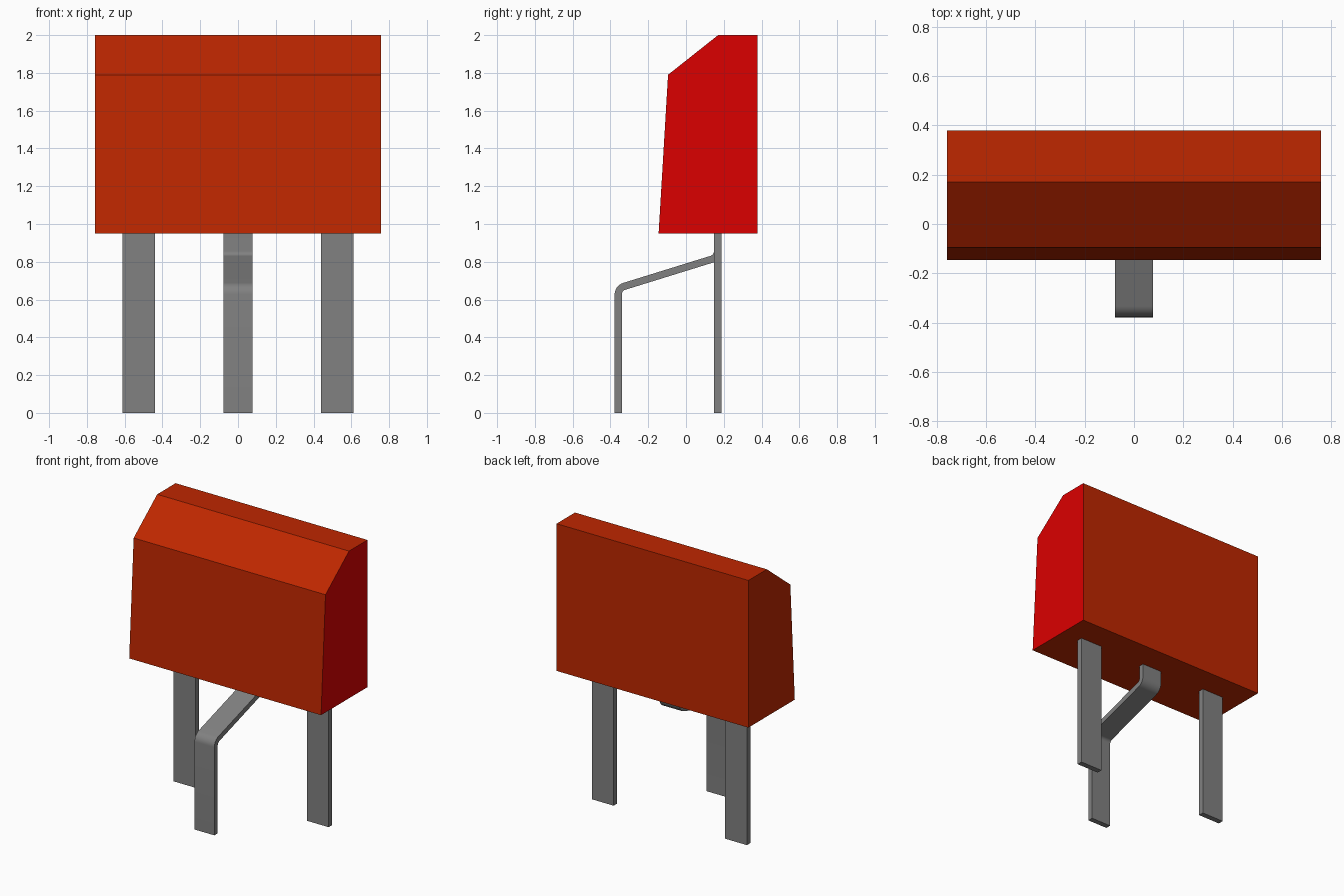
import bpy, bmesh, math
from mathutils import Vector

cube = bpy.data.objects.get("Cube")
if cube:
    bpy.data.objects.remove(cube, do_unlink=True)


def material(name, rgb):
    m = bpy.data.materials.new(name)
    m.use_nodes = True
    m.diffuse_color = (*rgb, 1)
    bsdf = next(n for n in m.node_tree.nodes if n.type == 'BSDF_PRINCIPLED')
    bsdf.inputs["Base Color"].default_value = (*rgb, 1)
    return m


orange = material("burnt orange", (0.52, 0.02, 0.0))
red = material("bright red", (0.71, 0.0, 0.0))
grey = material("metal grey", (0.22, 0.22, 0.22))


def extrude_x(name, profile, x0, x1, mats):
    """Sweep a closed (y, z) profile along x."""
    bm = bmesh.new()
    face = bm.faces.new([bm.verts.new((x0, y, z)) for y, z in profile])
    new = bmesh.ops.extrude_face_region(bm, geom=[face])["geom"]
    bmesh.ops.translate(bm, vec=(x1 - x0, 0, 0),
                        verts=[v for v in new if isinstance(v, bmesh.types.BMVert)])
    # The starting cap is kept when a lone face is extruded, or rebuilt here if not
    bmesh.ops.holes_fill(bm, edges=[e for e in bm.edges if e.is_boundary])
    bmesh.ops.recalc_face_normals(bm, faces=bm.faces)
    mesh = bpy.data.meshes.new(name)
    bm.to_mesh(mesh)
    bm.free()
    for m in mats:
        mesh.materials.append(m)
    obj = bpy.data.objects.new(name, mesh)
    bpy.context.collection.objects.link(obj)
    return obj


def fillet(a, corner, b, radius, steps=6):
    """Points of a round bend between two straight runs."""
    u, v = (a - corner).normalized(), (b - corner).normalized()
    half = u.angle(v) / 2
    centre = corner + (u + v).normalized() * radius / math.sin(half)
    start = (corner + u * radius / math.tan(half) - centre).normalized()
    end = (corner + v * radius / math.tan(half) - centre).normalized()
    return [centre + start.lerp(end, i / steps).normalized() * radius for i in range(steps + 1)]


def strip(path, thickness):
    """Closed outline of a bent sheet around its centre line."""
    left, right = [], []
    for i, p in enumerate(path):
        before = (p - path[i - 1]).normalized() if i else None
        after = (path[i + 1] - p).normalized() if i < len(path) - 1 else None
        tangent = ((before or after) + (after or before)).normalized()
        side = Vector((-tangent.y, tangent.x)) * thickness / 2
        left.append(p + side)
        right.append(p - side)
    return left + right[::-1]


# Body: chamfered block, with one end face in red
body = extrude_x("body", [(-0.145, 0.95), (-0.095, 1.79), (0.17, 2), (0.378, 2), (0.378, 0.95)],
                 -0.757, 0.757, [orange, red])
for f in body.data.polygons:
    if f.normal.x > 0.9:
        f.material_index = 1

# Straight outer legs
for name, side in (("left_leg", 1), ("right_leg", -1)):
    extrude_x(name, [(0.148, 0), (0.148, 0.955), (0.187, 0.955), (0.187, 0)],
              side * 0.526 - 0.086, side * 0.526 + 0.086, [grey])

# Middle leg, bent forward
top, upper, lower, foot = (Vector(p) for p in ((0.167, 0.955), (0.167, 0.823), (-0.359, 0.66), (-0.359, 0)))
path = [top] + fillet(top, upper, lower, 0.045) + fillet(upper, lower, foot, 0.045) + [foot]
middle = extrude_x("middle_leg", strip(path, 0.038), -0.078, 0.078, [grey])
bpy.context.view_layer.objects.active = middle
middle.select_set(True)
bpy.ops.object.shade_smooth_by_angle(angle=math.radians(30))
